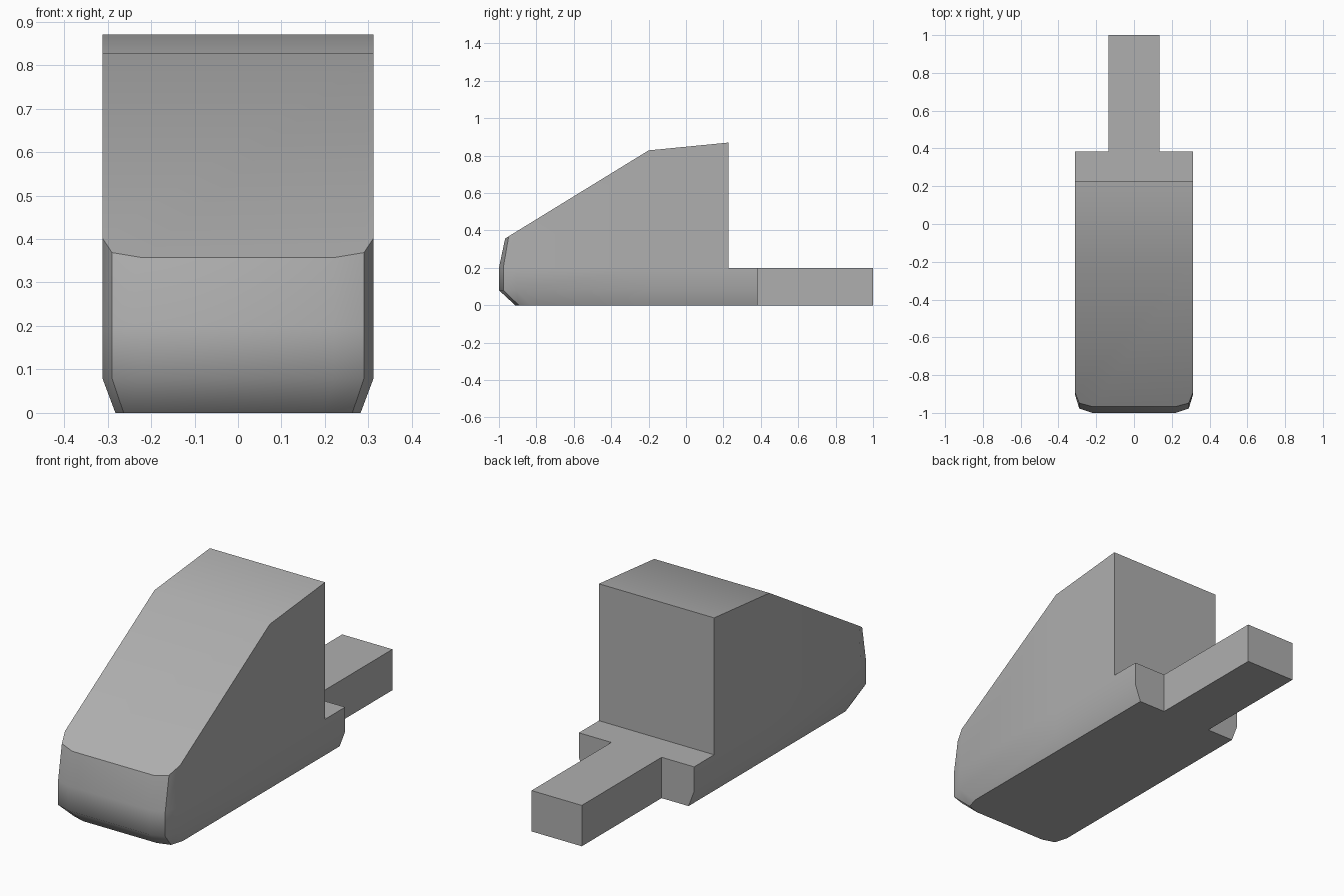
import bpy
import bmesh
import math

cube = bpy.data.objects.get("Cube")
if cube:
    bpy.data.objects.remove(cube, do_unlink=True)

COLOUR = (0.43, 0.43, 0.43, 1)
GREY = bpy.data.materials.new("mid_grey")
GREY.use_nodes = True
GREY.diffuse_color = COLOUR
GREY.node_tree.nodes["Principled BSDF"].inputs["Base Color"].default_value = COLOUR

RIDGE_Y, BACK_Y, DECK_Y = -0.2, 0.228, 0.383


def finish(bm, name):
    """Turn a bmesh into a named object."""
    bmesh.ops.recalc_face_normals(bm, faces=bm.faces)
    mesh = bpy.data.meshes.new(name)
    bm.to_mesh(mesh)
    bm.free()
    mesh.materials.append(GREY)
    obj = bpy.data.objects.new(name, mesh)
    bpy.context.collection.objects.link(obj)
    return obj


def roof_height(y):
    """Steep slope up to the ridge, gentle rise behind it."""
    if y <= RIDGE_Y:
        return 0.828 + (y - RIDGE_Y) * 0.614
    return 0.828 + (y - RIDGE_Y) * 0.098


def build_body():
    bm = bmesh.new()

    def ring(nose, rear, z=None):
        """Left half outline, nose to tail, then the mirrored right half."""
        side = nose[-1][0]
        half = nose + [(side, y) for y in rear]
        pts = half + [(-x, y) for x, y in reversed(half)]
        return [bm.verts.new((x, y, roof_height(y) if z is None else z)) for x, y in pts]

    mid = [(0.22, -1.0), (0.29, -0.977), (0.312, -0.905)]
    rear = [RIDGE_Y, BACK_Y, DECK_Y]
    base = ring([(0.2, -0.913), (0.263, -0.893), (0.282, -0.83)], rear, 0)
    low = ring(mid, rear, 0.08)
    deck = ring(mid, rear, 0.2)
    roof = ring([(0.22, -0.967), (0.29, -0.948), (0.312, -0.893)], rear[:2])

    # Lower hull, then the cab walls without the deck corners
    cab = [v for v in deck if v.co.y < BACK_Y + 0.01]
    for a, b in ((base, low), (low, deck), (cab, roof)):
        n = len(a)
        for i in range(n):
            j = (i + 1) % n
            bm.faces.new((a[i], a[j], b[j], b[i]))

    # Underside, rear deck, sloping front and roof
    bm.faces.new(base)
    bm.faces.new(deck[4:8])
    bm.faces.new(roof[:4] + roof[6:])
    bm.faces.new(roof[3:7])
    bmesh.ops.recalc_face_normals(bm, faces=bm.faces)

    # Smooth shading with crisp corners; the lower nose stays rounded
    for f in bm.faces:
        f.smooth = True
    for e in bm.edges:
        rounded = all(v in low for v in e.verts) and all(v.co.y < RIDGE_Y for v in e.verts)
        e.smooth = rounded or e.calc_face_angle(0) < math.radians(30)
    return finish(bm, "wedge_body")


def build_tongue():
    bm = bmesh.new()
    bmesh.ops.create_cube(bm, size=1)
    bmesh.ops.scale(bm, vec=(0.272, 1 - DECK_Y, 0.2), verts=bm.verts)
    bmesh.ops.translate(bm, vec=(0, (1 + DECK_Y) / 2, 0.1), verts=bm.verts)
    return finish(bm, "rear_tongue")


build_body()
build_tongue()
